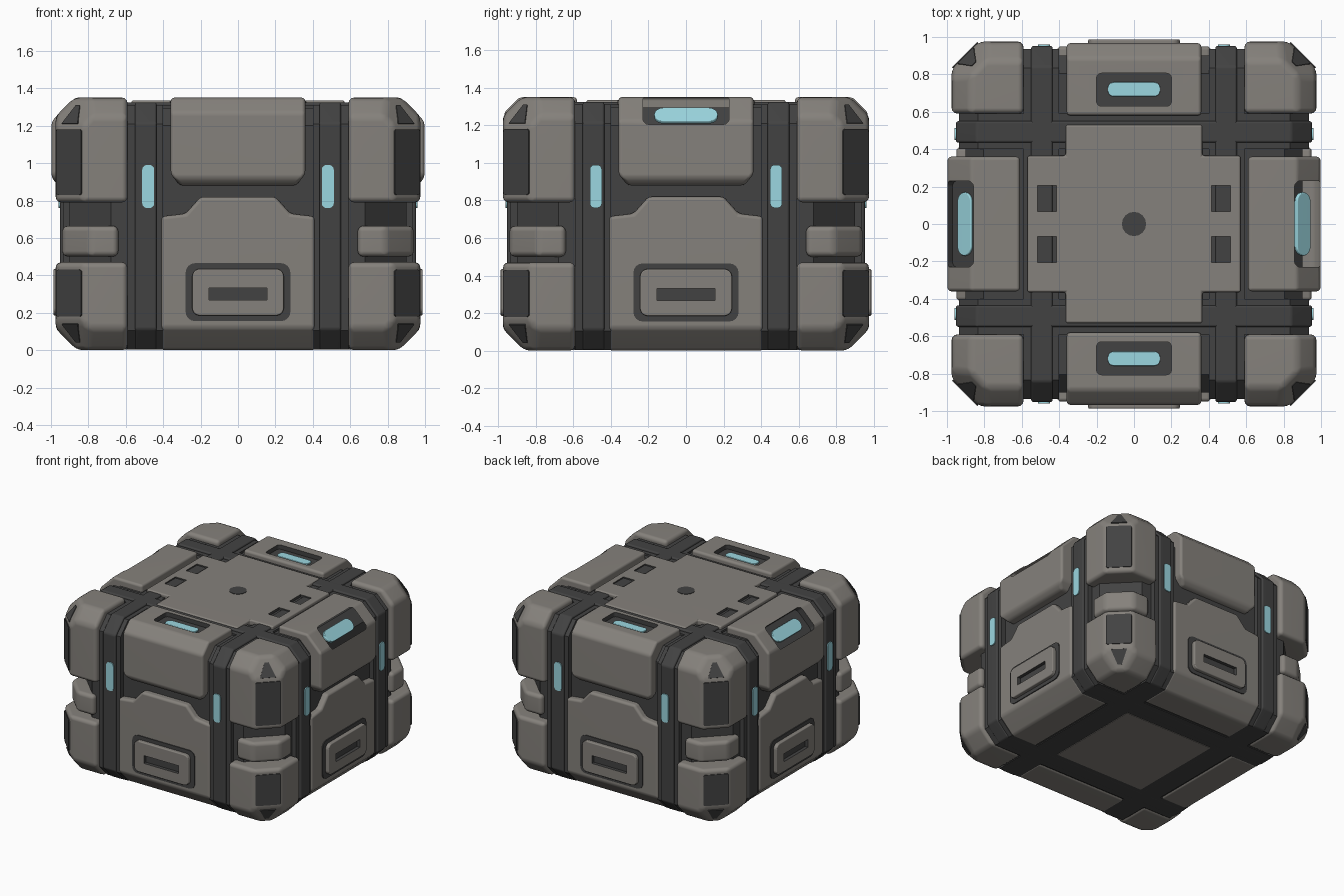
import bpy, bmesh, math
from mathutils import Matrix, Vector

if "Cube" in bpy.data.objects:
    bpy.data.objects.remove(bpy.data.objects["Cube"])


def material(name, rgb):
    m = bpy.data.materials.new(name)
    m.diffuse_color = (*rgb, 1)
    m.use_nodes = True
    m.node_tree.nodes["Principled BSDF"].inputs["Base Color"].default_value = m.diffuse_color
    return m


GREY = material("warm grey armour", (0.235, 0.22, 0.2))
DARK = material("charcoal frame", (0.055, 0.055, 0.055))
CYAN = material("pale cyan light", (0.33, 0.68, 0.75))


def frame(origin, up, n):
    """Local x/y = profile plane, local z = outward normal."""
    n, up = Vector(n).normalized(), Vector(up).normalized()
    m = Matrix((up.cross(n), up, n)).transposed().to_4x4()
    m.translation = origin
    return m


FRONT = frame((0, 0, 0), (0, 0, 1), (0, -1, 0))
SIDEWAYS = frame((0, 0, 0), (0, 0, 1), (1, 0, 0))
FLAT = Matrix.Identity(4)


def turn(k):
    return Matrix.Rotation(k * math.pi / 2, 4, 'Z')


def rounded(hx, hy, r=0, cx=0, cy=0, seg=4):
    """Rounded rectangle outline; r = 0 gives a plain rectangle."""
    if r == 0:
        return [(cx + a * hx, cy + b * hy) for a, b in ((-1, -1), (1, -1), (1, 1), (-1, 1))]
    pts = []
    for q, (a, b) in enumerate(((1, 1), (-1, 1), (-1, -1), (1, -1))):
        for i in range(seg + 1):
            t = math.pi / 2 * (q + i / seg)
            pts.append((cx + a * (hx - r) + r * math.cos(t), cy + b * (hy - r) + r * math.sin(t)))
    return pts


def prism(name, pts, lo, hi, mat, m=FLAT, bevel=0, cuts=()):
    """Extrude an outline, slice it with planes (n.p <= d), then round its edges."""
    bm = bmesh.new()
    face = bm.faces.new([bm.verts.new((x, y, lo)) for x, y in pts])
    ext = bmesh.ops.extrude_face_region(bm, geom=[face])["geom"]
    bmesh.ops.translate(bm, vec=(0, 0, hi - lo),
                        verts=[v for v in ext if isinstance(v, bmesh.types.BMVert)])
    for n, d in cuts:
        n = Vector(n)
        bmesh.ops.bisect_plane(bm, geom=bm.verts[:] + bm.edges[:] + bm.faces[:], dist=1e-5,
                               plane_co=n * d / n.length_squared, plane_no=n, clear_outer=True)
        bmesh.ops.holes_fill(bm, edges=[e for e in bm.edges if e.is_boundary])
    bmesh.ops.recalc_face_normals(bm, faces=bm.faces[:])
    if bevel:
        edges = [e for e in bm.edges if e.calc_face_angle(0) > math.radians(15)]
        bmesh.ops.bevel(bm, geom=edges, offset=bevel, segments=3, profile=0.5,
                        affect='EDGES', clamp_overlap=True)
    bm.transform(m)
    bmesh.ops.recalc_face_normals(bm, faces=bm.faces[:])
    mesh = bpy.data.meshes.new(name)
    bm.to_mesh(mesh)
    bm.free()
    mesh.materials.append(mat)
    ob = bpy.data.objects.new(name, mesh)
    bpy.context.collection.objects.link(ob)
    return ob


def recess(ob, pts, lo, hi, m):
    """Cut a dark-walled pocket."""
    cutter = prism("cutter", pts, lo, hi, DARK, m)
    cutter.hide_render = True
    ob.data.materials.append(DARK)
    mod = ob.modifiers.new("pocket", 'BOOLEAN')
    mod.operation, mod.solver, mod.object = 'DIFFERENCE', 'EXACT', cutter
    mod.material_mode = 'TRANSFER'
    bpy.context.view_layer.objects.active = ob
    bpy.ops.object.modifier_apply(modifier=mod.name)
    bpy.data.objects.remove(cutter)


def chamfered(h, lo, hi, c):
    return [(-h + c, lo), (h - c, lo), (h, lo + c), (h, hi - c),
            (h - c, hi), (-h + c, hi), (-h, hi - c), (-h, lo + c)]


# Dark inner body
sides = ((1, 0), (-1, 0), (0, 1), (0, -1))
prism("inner_body", chamfered(0.9, -0.9, 0.9, 0.22), 0.01, 1.295, DARK,
      cuts=[((a, b, -1), 0.77) for a, b in sides] + [((a, b, 1), 2.1) for a, b in sides])

# Top plate: plus-shaped, with centre disc and four slots
q = [(0.365, 0.53), (0.365, 0.365), (0.57, 0.365)]
plus = (q + [(x, -y) for x, y in q[::-1]] + [(-x, -y) for x, y in q] + [(-x, y) for x, y in q[::-1]])
top = prism("top_plate", plus, 1.2, 1.335, GREY, bevel=0.012)
for sx in (-1, 1):
    for sy in (-1, 1):
        recess(top, rounded(0.05, 0.07, 0, sx * 0.465, sy * 0.137), 1.315, 1.4, FLAT)
prism("top_centre_disc", rounded(0.065, 0.065, 0.0649), 1.33, 1.338, DARK)

# Bottom plate
prism("bottom_plate", rounded(0.4, 0.4), 0, 0.05, GREY)

PANEL = [(-0.41, 0), (0.41, 0), (0.41, 0.715), (0.28, 0.73), (0.2, 0.82),
         (-0.2, 0.82), (-0.28, 0.73), (-0.41, 0.715)]
BLOCK = [(-0.36, 1.35), (-0.36, 0.94), (-0.31, 0.88), (0.31, 0.88), (0.36, 0.94), (0.36, 1.35)]
CORNER = [(0.59, 0.59), (0.975, 0.59), (0.975, 0.83), (0.83, 0.975), (0.59, 0.975)]
MIDDLE = [(0.64, 0.64), (0.94, 0.64), (0.94, 0.79), (0.79, 0.94), (0.64, 0.94)]

for k, side in enumerate(("front", "right", "back", "left")):
    R = turn(k)
    F = R @ FRONT

    # Frame band with raised ridge
    prism(side + "_frame_band", chamfered(0.935, 0.004, 1.31, 0.1), 0.4, 0.59, DARK, R @ SIDEWAYS)
    prism(side + "_frame_ridge", chamfered(0.952, 0.003, 1.325, 0.11), 0.435, 0.55, DARK,
          R @ SIDEWAYS, 0.012)
    for s in (-1, 1):
        prism(side + "_strip_light", rounded(0.032, 0.115, 0.025, s * 0.48, 0.875),
              0.93, 0.96, CYAN, F)

    # Lower panel and handle
    prism(side + "_panel", PANEL, 0.6, 0.95, GREY, F, 0.02, [((0, -1, 1), 0.83)])
    prism(side + "_handle_outline", rounded(0.28, 0.155, 0.05, 0, 0.31), 0.93, 0.957, DARK, F)
    handle = prism(side + "_handle", rounded(0.245, 0.125, 0.04, 0, 0.31), 0.93, 0.987, GREY, F, 0.008)
    recess(handle, rounded(0.155, 0.032, 0, 0, 0.3), 0.96, 1.1, F)

    # Upper block with recessed light: on the top (front/back) or on the slope (sides)
    sloped = k % 2 == 1
    hi = 0.997 if sloped else 0.967
    edge = 2.22 if sloped else hi + 1.27
    block = prism(side + "_upper_block", BLOCK, 0.61 if sloped else 0.58, hi, GREY, F, 0.03,
                  [((0, 1, 1), edge), ((0, -1, 1), hi - 0.92)])
    if sloped:
        S = R @ frame((0, -0.9, 1.25), (0, 1, 1), (0, -1, 1))
        recess(block, rounded(0.23, 0.1, 0.03), 0, 0.2, S)
        prism(side + "_slope_light", rounded(0.17, 0.052, 0.051), -0.01, 0.014, CYAN, S, 0.006)
    else:
        recess(block, rounded(0.2, 0.088, 0.025, 0, -0.718), 1.315, 1.5, R)
        prism(side + "_top_light", rounded(0.14, 0.038, 0.03, 0, -0.72), 1.3, 1.325, CYAN, R, 0.005)

    # Corner stack: upper, middle and lower blocks
    prism(side + "_corner_upper", CORNER, 0.79, 1.35, GREY, R, 0.03,
          [((1, 0, 1), 2.225), ((0, 1, 1), 2.225), ((1, 1, 0.9), 1.805 + 0.9 * 1.2)])
    prism(side + "_corner_middle", MIDDLE, 0.5, 0.665, GREY, R, 0.03)
    prism(side + "_corner_lower", CORNER, 0, 0.47, GREY, R, 0.03,
          [((1, 0, -1), 0.86), ((0, 1, -1), 0.86), ((1, 1, -0.9), 1.805 - 0.9 * 0.15)])

    # Dark patches on the corner chamfers
    C = R @ frame((0.9025, 0.9025, 0), (0, 0, 1), (1, 1, 0))
    prism(side + "_patch_upper", rounded(0.095, 0.175, 0.015, 0, 1.005), -0.003, 0.005, DARK, C)
    prism(side + "_patch_lower", rounded(0.095, 0.125, 0.015, 0, 0.305), -0.003, 0.005, DARK, C)
    for z, s, label in ((1.21, 1, "top"), (0.14, -1, "bottom")):
        T = R @ frame((0.898, 0.898, z), (-0.45, -0.45, s), (1, 1, 0.9 * s))
        prism(f"{side}_triangle_{label}", [(-0.06, 0), (0.06, 0), (0.015, 0.115), (-0.015, 0.115)],
              -0.003, 0.005, DARK, T)

# Smooth the rounded edges, keep broad faces flat
bpy.ops.object.select_all(action='SELECT')
bpy.context.view_layer.objects.active = top
bpy.ops.object.shade_smooth_by_angle(angle=math.radians(40))
for ob in bpy.context.collection.objects:
    ob.modifiers.new("clean shading", 'WEIGHTED_NORMAL').keep_sharp = True
